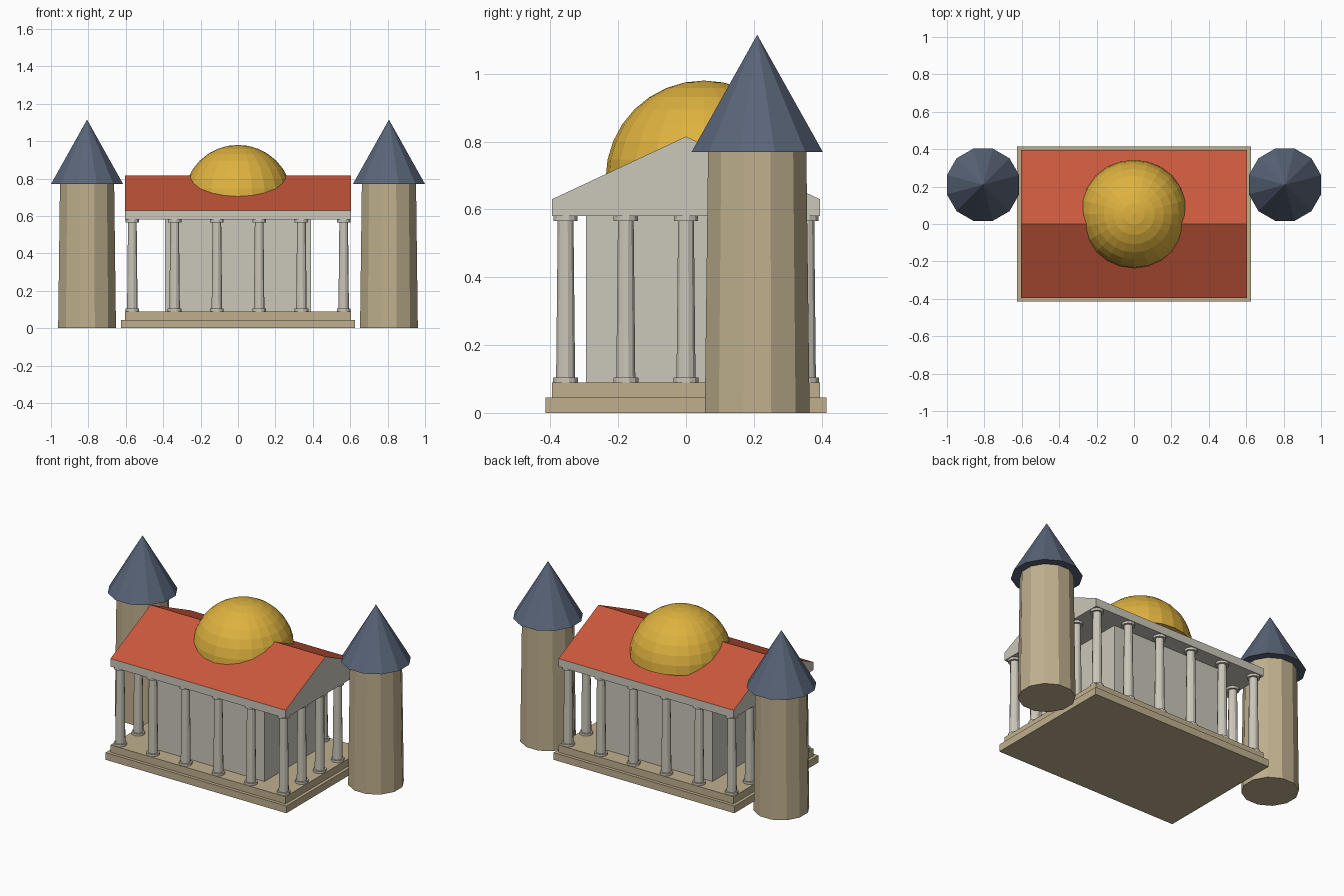
import bpy, bmesh
from math import pi
from mathutils import Matrix

cube = bpy.data.objects.get("Cube")
if cube:
    bpy.data.objects.remove(cube, do_unlink=True)


def material(name, r, g, b):
    m = bpy.data.materials.new(name)
    m.use_nodes = True
    m.diffuse_color = (r, g, b, 1)
    m.node_tree.nodes["Principled BSDF"].inputs["Base Color"].default_value = (r, g, b, 1)
    return m


stone = material("pale_stone", .60, .57, .49)
sand = material("sandstone", .52, .43, .27)
tile = material("red_tile", .59, .098, .045)
gold = material("gold", .73, .445, .05)
slate = material("blue_slate", .10, .13, .19)


def finish(name, bm, *mats):
    bmesh.ops.recalc_face_normals(bm, faces=bm.faces)
    mesh = bpy.data.meshes.new(name)
    bm.to_mesh(mesh)
    bm.free()
    for m in mats:
        mesh.materials.append(m)
    ob = bpy.data.objects.new(name, mesh)
    bpy.context.collection.objects.link(ob)
    return ob


def box(name, hx, hy, z0, z1, mat):
    bm = bmesh.new()
    place = Matrix.Translation((0, 0, (z0 + z1) / 2)) @ Matrix.Diagonal((2 * hx, 2 * hy, z1 - z0, 1))
    bmesh.ops.create_cube(bm, size=1, matrix=place)
    return finish(name, bm, mat)


def drum(bm, x, y, z0, z1, r0, r1, sides=12):
    place = Matrix.Translation((x, y, (z0 + z1) / 2)) @ Matrix.Rotation(pi / sides, 4, "Z")
    bmesh.ops.create_cone(bm, cap_ends=True, segments=sides, radius1=r0, radius2=r1,
                          depth=z1 - z0, matrix=place)


# Stepped platform and inner hall
box("lower_step", .625, .415, 0, .045, sand)
box("upper_step", .605, .395, .045, .09, sand)
box("inner_hall", .39, .295, .09, .58, stone)

# Colonnade around the edge
spots = [(-.565 + .226 * i, side * .355) for i in range(6) for side in (-1, 1)]
spots += [(side * .565, .1775 * j) for j in (-1, 0, 1) for side in (-1, 1)]
for x, y in spots:
    bm = bmesh.new()
    drum(bm, x, y, .09, .104, .038, .038)
    drum(bm, x, y, .104, .566, .029, .024)
    drum(bm, x, y, .566, .58, .037, .037)
    finish("column", bm, stone)

# Gabled roof block, tiled on its slopes
bm = bmesh.new()
outline = [(-.395, .58), (.395, .58), (.395, .63), (0, .815), (-.395, .63)]
gable = bm.faces.new([bm.verts.new((-.605, y, z)) for y, z in outline])
ext = bmesh.ops.extrude_face_region(bm, geom=[gable], use_keep_orig=True)
far = [v for v in ext["geom"] if isinstance(v, bmesh.types.BMVert)]
bmesh.ops.translate(bm, verts=far, vec=(1.21, 0, 0))
bmesh.ops.recalc_face_normals(bm, faces=bm.faces)
for f in bm.faces:
    f.material_index = 1 if f.normal.z > .5 else 0
finish("gabled_roof", bm, stone, tile)

# Dome
bm = bmesh.new()
bmesh.ops.create_uvsphere(bm, u_segments=24, v_segments=16, radius=.29)
bmesh.ops.bisect_plane(bm, geom=bm.verts[:] + bm.edges[:] + bm.faces[:], plane_co=(0, 0, 0),
                       plane_no=(0, 0, 1), clear_inner=True, dist=.0001)
bmesh.ops.holes_fill(bm, edges=[e for e in bm.edges if e.is_boundary], sides=0)
bmesh.ops.translate(bm, verts=bm.verts, vec=(0, .053, .69))
finish("dome", bm, gold)

# Side towers with pointed roofs
for side, label in ((1, "left"), (-1, "right")):
    bm = bmesh.new()
    drum(bm, side * .807, .21, 0, .77, .16, .15)
    finish(label + "_tower", bm, sand)
    bm = bmesh.new()
    drum(bm, side * .807, .21, .77, 1.115, .2, 0)
    finish(label + "_tower_roof", bm, slate)
